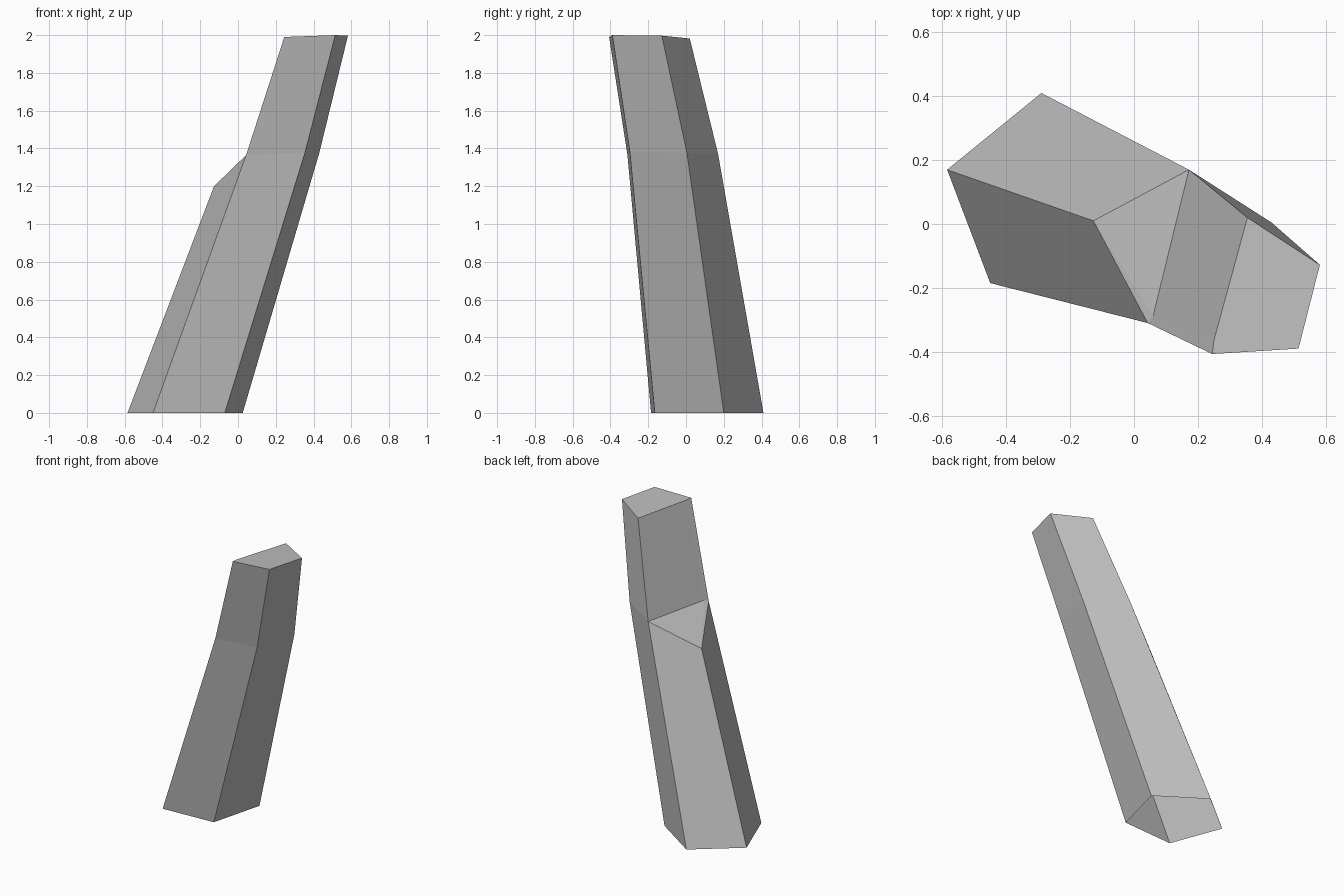
import bpy
import bmesh

cube = bpy.data.objects.get("Cube")
if cube:
    bpy.data.objects.remove(cube, do_unlink=True)

# Plain grey stone
grey = bpy.data.materials.new("stone_grey")
grey.use_nodes = True
colour = (0.52, 0.52, 0.52, 1)
grey.diffuse_color = colour
grey.node_tree.nodes["Principled BSDF"].inputs["Base Color"].default_value = colour

# Cross-sections, listed counter-clockwise: outer, front, front left, back left, back
base = [(-0.585, 0.17, 0), (-0.45, -0.185, 0), (-0.07, -0.165, 0),
        (0.025, 0.2, 0), (-0.29, 0.41, 0)]
shoulder = [(-0.127, 0.01, 1.2), (0.043, -0.31, 1.365), (0.355, -0.297, 1.38),
            (0.43, 0.005, 1.375), (0.172, 0.17, 1.37)]
step_corner = (0.06, -0.287, 1.375)
tip = [(0.25, -0.365, 1.99), (0.245, -0.407, 1.99), (0.515, -0.39, 2.0),
       (0.582, -0.128, 1.997), (0.355, 0.02, 1.982)]

bm = bmesh.new()


def add_ring(points):
    return [bm.verts.new(p) for p in points]


def bridge(lower, upper):
    for i in range(len(lower)):
        j = (i + 1) % len(lower)
        bm.faces.new((lower[i], lower[j], upper[j], upper[i]))


# Leaning shaft, open underneath
bottom, middle, top = add_ring(base), add_ring(shoulder), add_ring(tip)
corner = bm.verts.new(step_corner)
bridge(bottom, middle)

# Sloping step where the shaft narrows
bm.faces.new((middle[0], middle[1], corner))
bm.faces.new((middle[0], corner, middle[4]))

# Narrow upper shaft and its cap
bridge([corner] + middle[1:], top)
bm.faces.new(top)

mesh = bpy.data.meshes.new("leaning_pillar")
bm.to_mesh(mesh)
bm.free()
mesh.materials.append(grey)
pillar = bpy.data.objects.new("leaning_pillar", mesh)
bpy.context.collection.objects.link(pillar)
